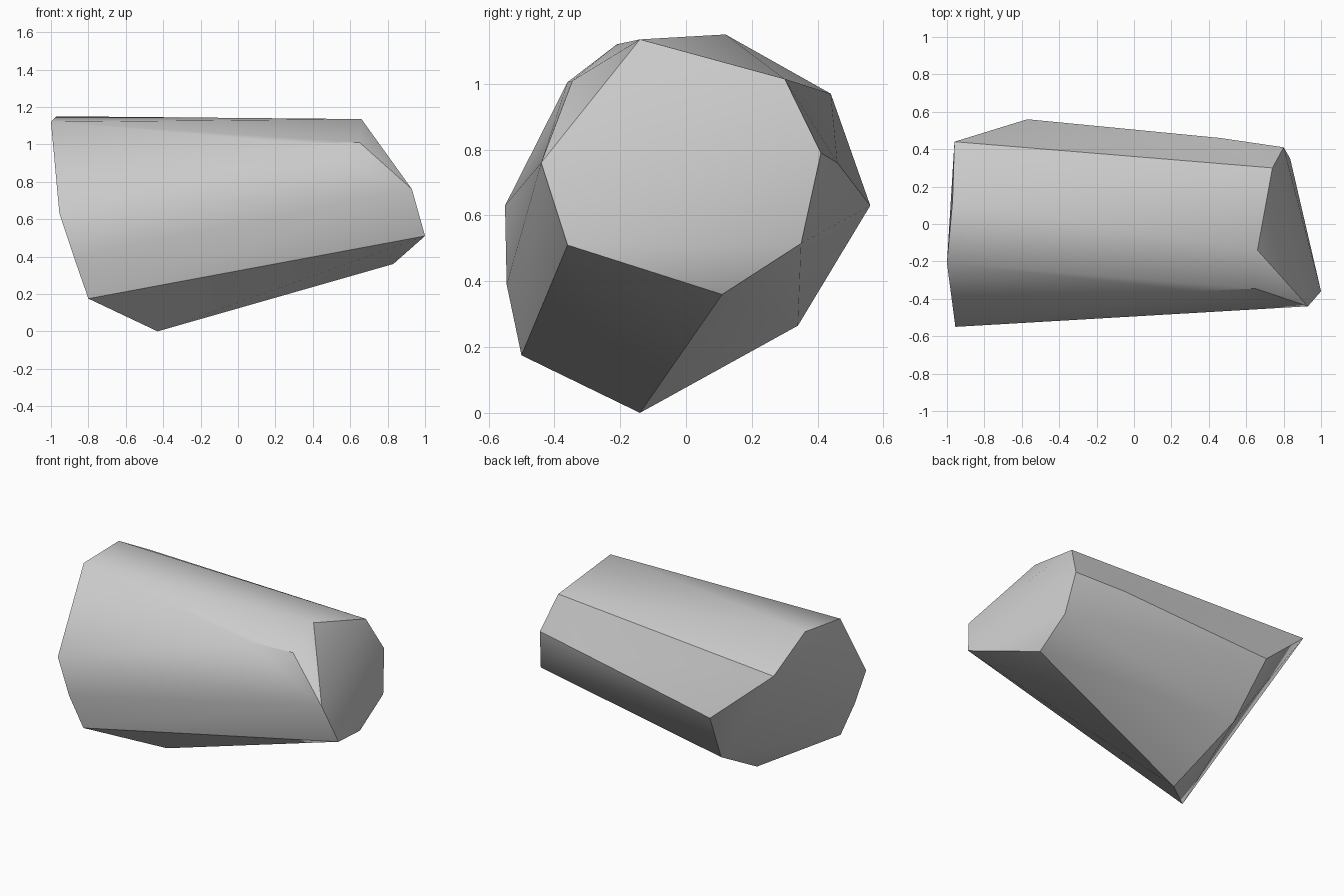
import bpy
import bmesh
import math

# Remove the default object
default_cube = bpy.data.objects.get("Cube")
if default_cube:
    bpy.data.objects.remove(default_cube, do_unlink=True)


def make_material(name, color):
    material = bpy.data.materials.new(name)
    material.use_nodes = True
    material.diffuse_color = color
    material.node_tree.nodes["Principled BSDF"].inputs["Base Color"].default_value = color
    return material


def convex_block(name, rings, material):
    """Wrap a faceted convex skin around several rings of corners."""
    bm = bmesh.new()
    for ring in rings:
        for corner in ring:
            bm.verts.new(corner)
    result = bmesh.ops.convex_hull(bm, input=bm.verts[:])
    leftovers = {v for v in result["geom_interior"] + result["geom_unused"]
                 if isinstance(v, bmesh.types.BMVert) and not v.link_faces}
    bmesh.ops.delete(bm, geom=list(leftovers), context="VERTS")
    bmesh.ops.recalc_face_normals(bm, faces=bm.faces[:])
    mesh = bpy.data.meshes.new(name)
    bm.to_mesh(mesh)
    bm.free()
    mesh.materials.append(material)
    block = bpy.data.objects.new(name, mesh)
    bpy.context.collection.objects.link(block)
    return block


# Broad end of the rock, corner by corner around its axis
broad_end = [
    (-1, -.21, 1.12), (-.97, .12, 1.15), (-.96, .44, .97), (-.57, .56, .63),
    (-.5, .34, .265), (-.43, -.14, 0), (-.8, -.5, .175), (-.955, -.55, .63),
]

# Narrow end, in the same order
narrow_end = [
    (.66, -.14, 1.135), (.74, .3, 1.015), (.8, .41, .79), (.835, .35, .515),
    (.83, .11, .36), (1, -.36, .51), (.93, -.44, .76), (.65, -.345, 1.01),
]

# Slight bulges along the sides
side_bulges = [(.33, -.36, 1.005), (.46, .46, .76), (-.875, -.545, .39)]

stone_grey = make_material("stone grey", (.6, .6, .6, 1))
rock = convex_block("rock", [broad_end, narrow_end, side_bulges], stone_grey)

# Soft shading over shallow facets, crisp main edges
bpy.ops.object.select_all(action="DESELECT")
rock.select_set(True)
bpy.context.view_layer.objects.active = rock
bpy.ops.object.shade_smooth_by_angle(angle=math.radians(30))
